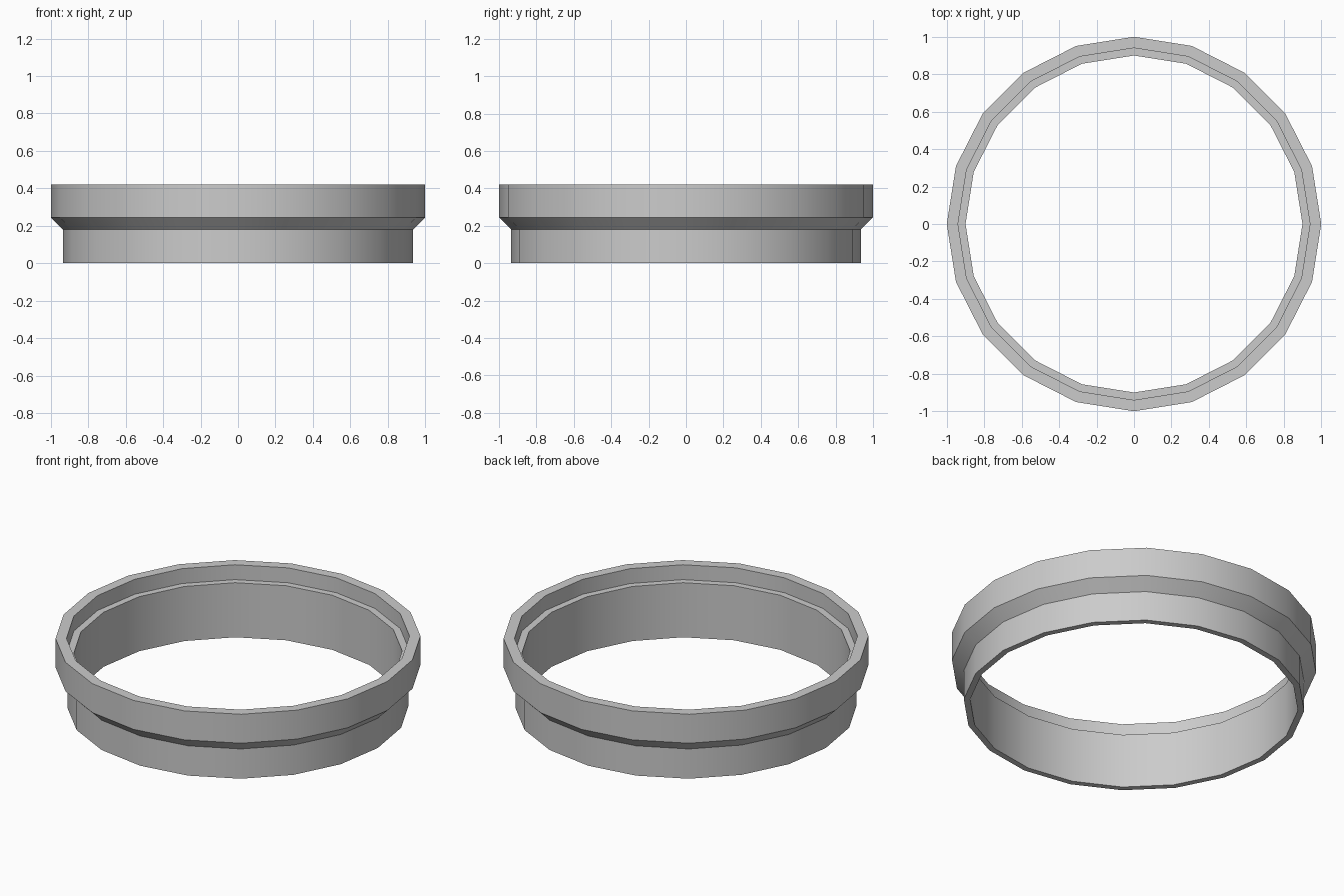
import bpy
import bmesh
from math import cos, sin, radians, tau

SIDES = 20

cube = bpy.data.objects.get("Cube")
if cube:
    bpy.data.objects.remove(cube, do_unlink=True)

# Plain grey finish
grey = bpy.data.materials.new("plain_grey")
grey.use_nodes = True
colour = (0.6, 0.6, 0.6, 1)
grey.diffuse_color = colour
grey.node_tree.nodes["Principled BSDF"].inputs["Base Color"].default_value = colour

# Closed wall section as (radius, height): outside upwards, then inside downwards
section = [(0.935, 0), (0.935, 0.18), (1, 0.245), (1, 0.42),
           (0.94, 0.42), (0.94, 0.33), (0.9, 0.33), (0.9, 0)]


def lathe(name, profile, sides, material):
    """Turn a closed section around z into a ring."""
    bm = bmesh.new()
    rings = [[bm.verts.new((r * cos(tau * i / sides), r * sin(tau * i / sides), z))
              for r, z in profile] for i in range(sides)]
    count = len(profile)
    for i in range(sides):
        a, b = rings[i], rings[(i + 1) % sides]
        for j in range(count):
            k = (j + 1) % count
            bm.faces.new((a[j], b[j], b[k], a[k]))
    bmesh.ops.recalc_face_normals(bm, faces=bm.faces)
    mesh = bpy.data.meshes.new(name)
    bm.to_mesh(mesh)
    bm.free()
    mesh.materials.append(material)
    obj = bpy.data.objects.new(name, mesh)
    bpy.context.collection.objects.link(obj)
    return obj


# Stepped ring with a wide rim, chamfered underside and inner ledge
ring = lathe("stepped_ring", section, SIDES, grey)
bpy.ops.object.select_all(action="DESELECT")
ring.select_set(True)
bpy.context.view_layer.objects.active = ring
bpy.ops.object.shade_smooth_by_angle(angle=radians(30))
